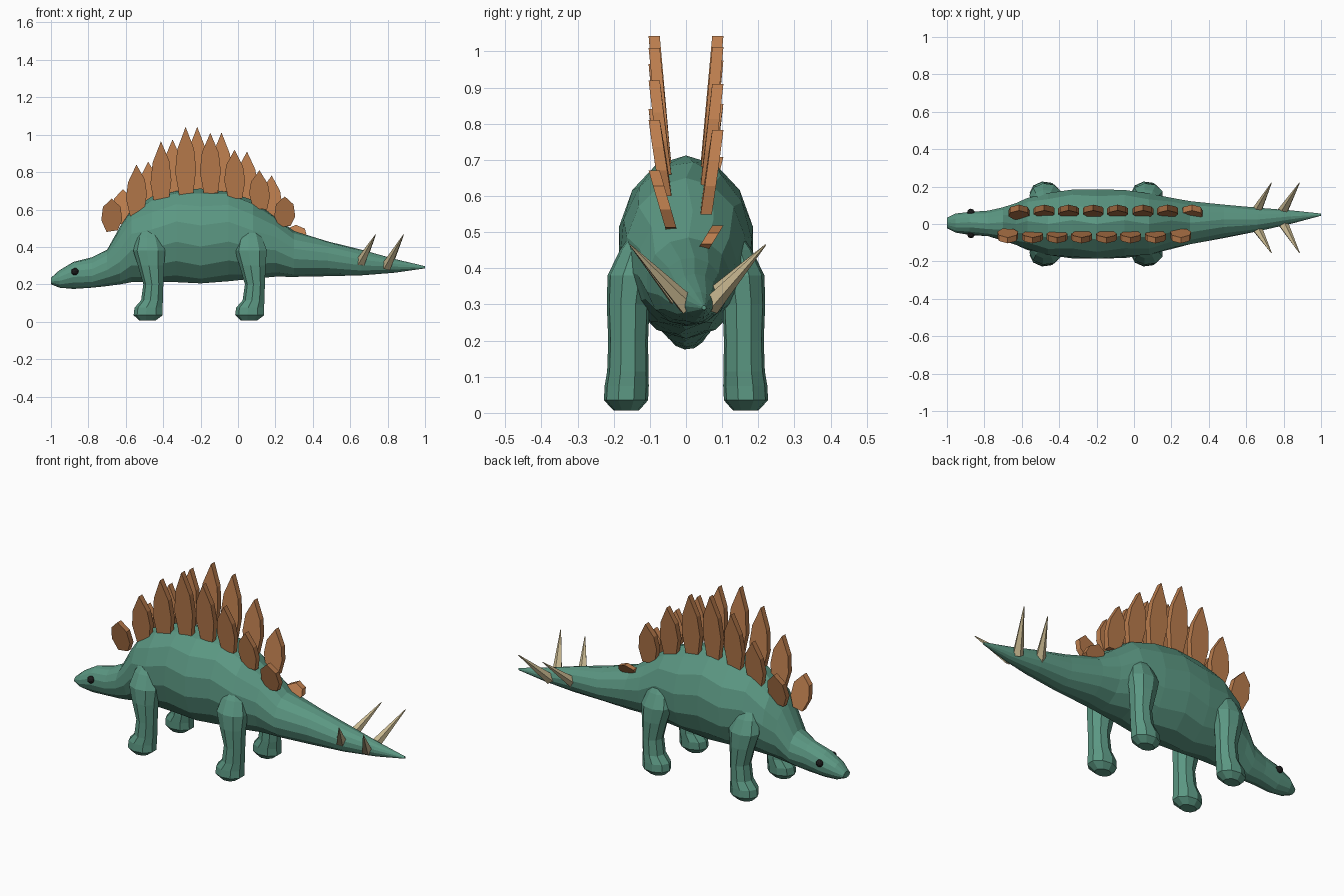
import bpy, bmesh, math
from mathutils import Vector

if "Cube" in bpy.data.objects:
    bpy.data.objects.remove(bpy.data.objects["Cube"])


def material(name, rgb):
    m = bpy.data.materials.new(name)
    m.diffuse_color = (*rgb, 1)
    m.use_nodes = True
    m.node_tree.nodes["Principled BSDF"].inputs["Base Color"].default_value = m.diffuse_color
    return m


GREEN = material("green_skin", (0.105, 0.31, 0.225))
RUST = material("rust_plate", (0.50, 0.205, 0.075))
BONE = material("bone_spike", (0.58, 0.48, 0.28))
BLACK = material("black_eye", (0.012, 0.012, 0.012))


def finish(bm, name, mat):
    bmesh.ops.recalc_face_normals(bm, faces=bm.faces)
    me = bpy.data.meshes.new(name)
    bm.to_mesh(me)
    bm.free()
    me.materials.append(mat)
    ob = bpy.data.objects.new(name, me)
    bpy.context.collection.objects.link(ob)
    return ob


def loft(name, rings, mat):
    """Skin a list of closed point rings and cap both ends."""
    bm = bmesh.new()
    loops = [[bm.verts.new(p) for p in r] for r in rings]
    n = len(loops[0])
    for a, b in zip(loops, loops[1:]):
        for i in range(n):
            j = (i + 1) % n
            bm.faces.new((a[i], a[j], b[j], b[i]))
    bm.faces.new(loops[0])
    bm.faces.new(loops[-1])
    return finish(bm, name, mat)


def angles(n, phase=0.0):
    return [2 * math.pi * (i + phase) / n for i in range(n)]


# Body from snout to tail tip: x, bottom z, top z, half width, y centre
BODY = [
    (-1.0, .20, .235, .028, .005), (-.955, .182, .275, .052, .005),
    (-.88, .175, .32, .062, .003), (-.78, .182, .345, .07, .003),
    (-.70, .19, .385, .09, 0), (-.63, .20, .51, .115, 0),
    (-.57, .21, .60, .14, 0), (-.46, .215, .67, .17, 0),
    (-.33, .21, .70, .185, 0), (-.20, .205, .712, .19, 0),
    (-.05, .215, .695, .183, 0), (.08, .23, .65, .168, 0),
    (.20, .24, .56, .138, .003), (.30, .24, .485, .118, .007),
    (.48, .243, .43, .09, .014), (.66, .248, .385, .065, .024),
    (.84, .262, .335, .036, .037), (1.0, .285, .297, .006, .05)]
loft("body", [[(x, yc + w * math.cos(a), (lo + hi) / 2 + (hi - lo) / 2 * math.sin(a))
               for a in angles(14, .5 if i % 2 else .25)]
              for i, (x, lo, hi, w, yc) in enumerate(BODY)], GREEN)

# Legs: z, x offset, y centre, x radius, y radius
LEG = [
    (.006, -.005, .165, .045, .035), (.035, 0, .166, .08, .062),
    (.075, .002, .164, .077, .062), (.115, .02, .161, .06, .058),
    (.20, .027, .16, .055, .056), (.30, .015, .16, .072, .06),
    (.38, .006, .152, .088, .066), (.45, .003, .132, .066, .052),
    (.52, .002, .105, .03, .03)]
for part, x0 in (("front", -.478), ("hind", .065)):
    for side, s in (("near", -1), ("far", 1)):
        loft(f"{part}_leg_{side}",
             [[(x0 + dx + rx * math.cos(a), s * (yc + ry * math.sin(a)), z)
               for a in angles(9, .5)] for z, dx, yc, rx, ry in LEG], GREEN)

# Back plates: outline in (across, up) units of width and height
TALL = [(-.3, 0), (.36, .03), (.5, .38), (.4, .68), (0, 1), (-.4, .68), (-.5, .36)]
BLUNT = [(-.25, 0), (.28, .05), (.5, .35), (.42, .74), (0, 1), (-.42, .74), (-.5, .35)]


def plate(name, x, lo, hi, side, y_lo, tilt, outline):
    bm = bmesh.new()
    base = Vector((x, side * y_lo, lo))
    up = Vector((0, side * (.088 - y_lo), hi - lo))
    across = Vector((.112, 0, tilt * .112))
    thick = Vector((0, .0155, 0))
    a = [bm.verts.new(base + across * u + up * v - thick) for u, v in outline]
    b = [bm.verts.new(base + across * u + up * v + thick) for u, v in outline]
    bm.faces.new(a)
    bm.faces.new(b)
    for i in range(len(a)):
        j = (i + 1) % len(a)
        bm.faces.new((a[i], a[j], b[j], b[i]))
    finish(bm, name, RUST)


NEAR = [(-.675, .48, .66), (-.543, .57, .84), (-.412, .62, .965), (-.28, .67, 1.042),
        (-.148, .68, 1.01), (-.018, .655, .92), (.115, .60, .81), (.25, .505, .67)]
FAR = [(-.615, .52, .708), (-.48, .60, .855), (-.35, .65, .975), (-.218, .68, 1.042),
       (-.088, .66, 1.012), (.048, .625, .91), (.18, .55, .782), (.31, .44, .518)]
for label, side, row in (("near", -1, NEAR), ("far", 1, FAR)):
    for i, (x, lo, hi) in enumerate(row):
        end = i in (0, 7)
        tilt = 0 if end else -.5 * (x + .2)
        plate(f"back_plate_{label}_{i + 1}", x, lo, hi, side,
              .04 if end else .055, tilt, BLUNT if end else TALL)

# Tail spikes: base and tip of each five-sided cone
SPIKES = [((.655, .065, .315), (.735, .22, .465)), ((.795, .065, .295), (.885, .22, .465)),
          ((.655, -.02, .315), (.735, -.155, .465)), ((.795, .005, .295), (.885, -.155, .465))]
for k, (base, tip) in enumerate(SPIKES):
    base, tip = Vector(base), Vector(tip)
    d = tip - base
    rot = d.to_track_quat('Z', 'Y')
    rings = [[c + rot @ Vector((r * math.cos(a), r * math.sin(a), 0)) for a in angles(5)]
             for c, r in ((base, .029), (tip, .002))]
    loft(f"tail_spike_{k + 1}", rings, BONE)

# Eyes
for side, y in (("near", -.056), ("far", .062)):
    bm = bmesh.new()
    bmesh.ops.create_icosphere(bm, subdivisions=2, radius=.02)
    bmesh.ops.translate(bm, verts=bm.verts, vec=(-.872, y, .268))
    finish(bm, f"eye_{side}", BLACK)
